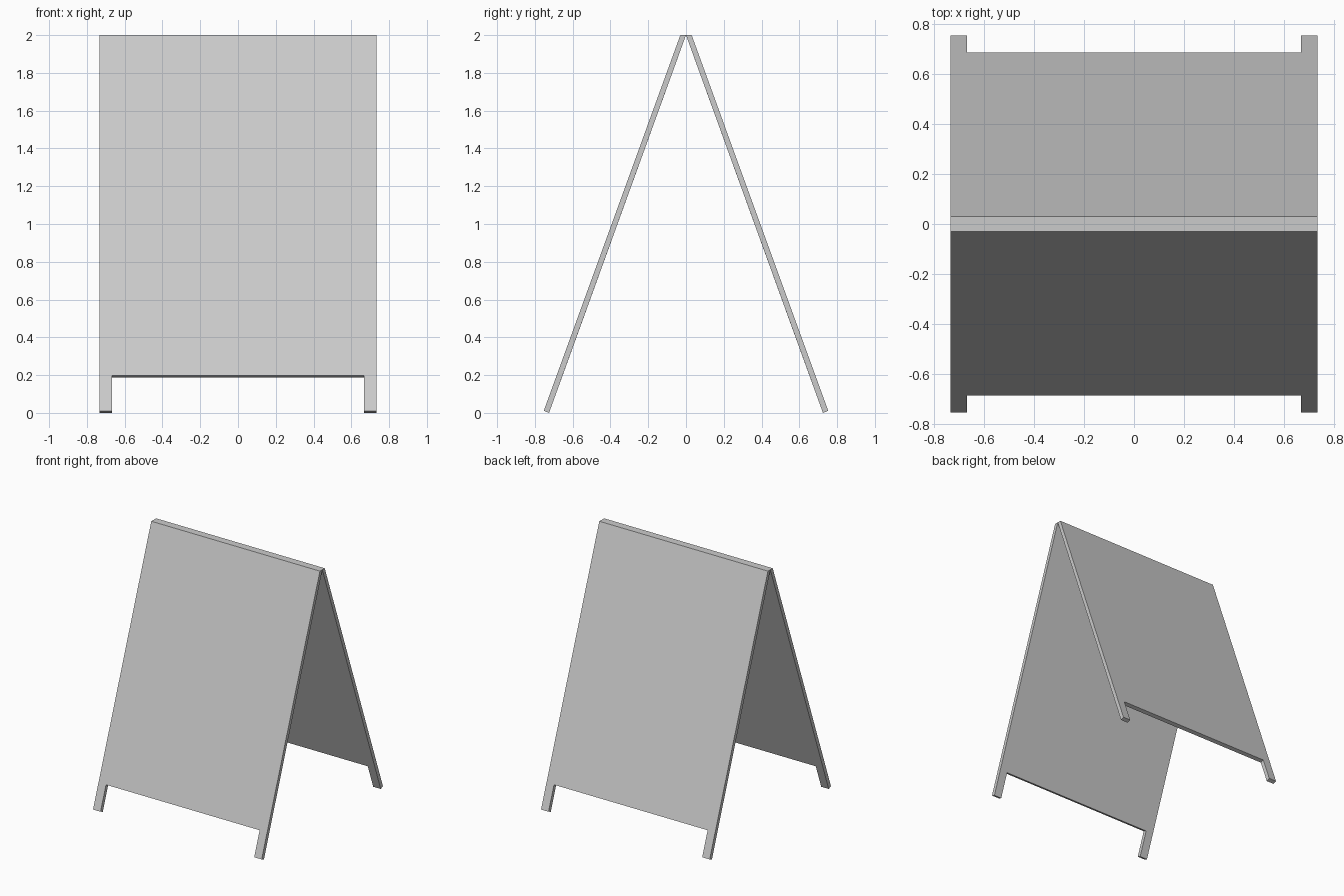
import bpy, bmesh

if "Cube" in bpy.data.objects:
    bpy.data.objects.remove(bpy.data.objects["Cube"])

HALF_W, LEG_IN = 0.733, 0.668      # panel half width, inner edge of each leg
# (y, z) on the outer and inner faces of the front panel at each level
TOP = ((-0.03, 2.0), (0.0, 2.0))
NOTCH = ((-0.685, 0.197), (-0.657, 0.187))
FOOT = ((-0.753, 0.011), (-0.725, 0.0))

# Board outline with two short feet
OUTLINE = [(-HALF_W, TOP), (-HALF_W, FOOT), (-LEG_IN, FOOT), (-LEG_IN, NOTCH),
           (LEG_IN, NOTCH), (LEG_IN, FOOT), (HALF_W, FOOT), (HALF_W, TOP)]


def panel(name, side):
    bm = bmesh.new()
    outer, inner = [[bm.verts.new((x, side * lv[k][0], lv[k][1]))
                     for x, lv in OUTLINE] for k in (0, 1)]
    bm.faces.new(outer)
    bm.faces.new(inner[::-1])
    n = len(outer)
    for i in range(n):
        j = (i + 1) % n
        bm.faces.new((outer[j], outer[i], inner[i], inner[j]))
    bmesh.ops.recalc_face_normals(bm, faces=bm.faces)
    mesh = bpy.data.meshes.new(name)
    bm.to_mesh(mesh)
    bm.free()
    obj = bpy.data.objects.new(name, mesh)
    bpy.context.collection.objects.link(obj)


# Two leaning boards meeting at the top ridge
panel("front_panel", 1)
panel("back_panel", -1)
